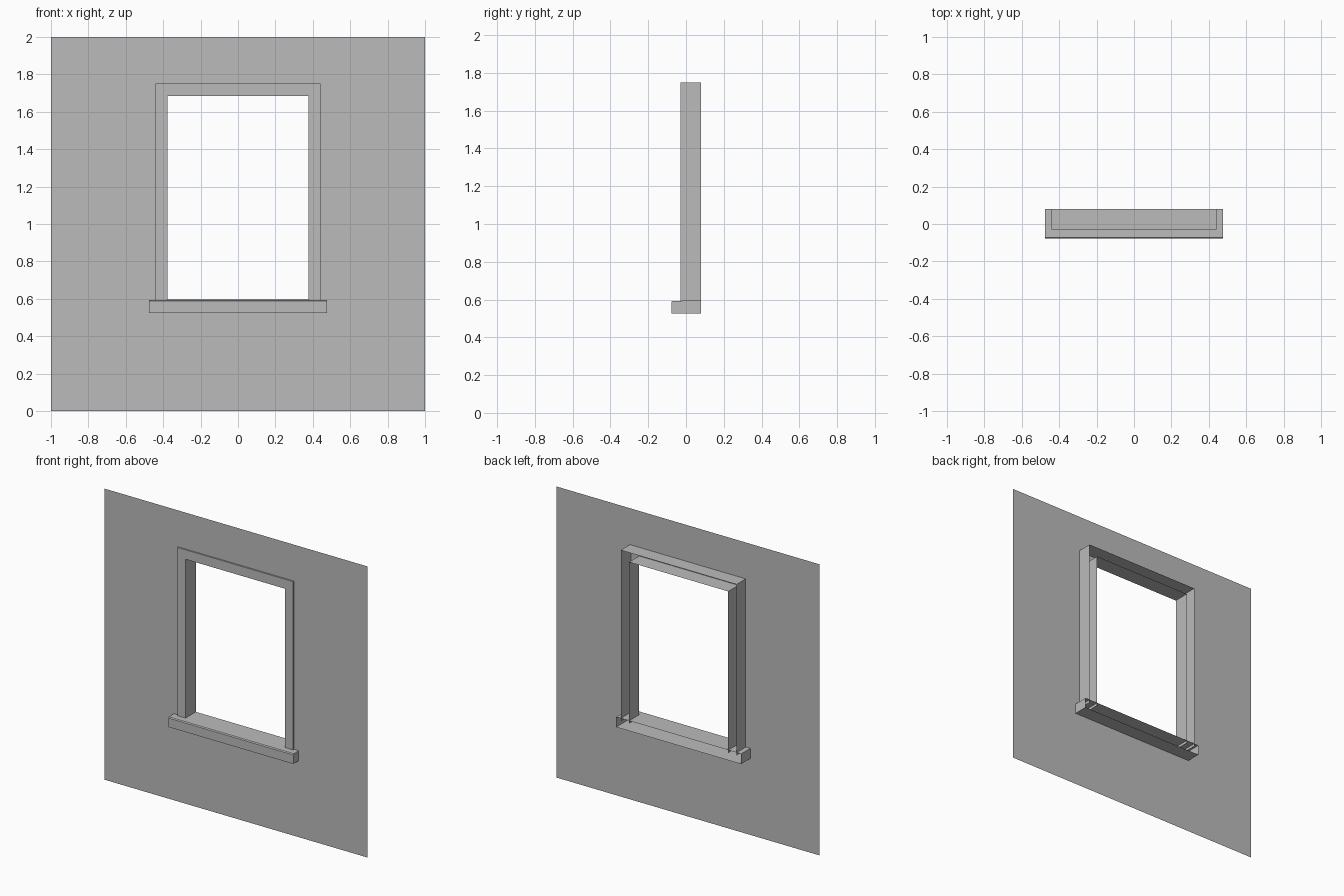
import bpy
import bmesh

cube = bpy.data.objects.get("Cube")
if cube:
    bpy.data.objects.remove(cube, do_unlink=True)

# Single plaster grey for everything
grey = bpy.data.materials.new("plaster_grey")
grey.use_nodes = True
colour = (0.5, 0.5, 0.5, 1)
grey.diffuse_color = colour
grey.node_tree.nodes["Principled BSDF"].inputs["Base Color"].default_value = colour

# Shared dimensions
WALL_Y, FRONT_Y, BACK_Y = -0.02, -0.03, 0.08
OUTER_X, INNER_X = 0.44, 0.377
OUTER_TOP, INNER_TOP = 1.75, 1.685
SILL_X, SILL_LOW, SILL_TOP = 0.475, 0.525, 0.595


def finish(name, bm, recalc=True):
    bmesh.ops.remove_doubles(bm, verts=bm.verts, dist=0.0001)
    if recalc:
        bmesh.ops.recalc_face_normals(bm, faces=bm.faces)
    mesh = bpy.data.meshes.new(name)
    bm.to_mesh(mesh)
    bm.free()
    mesh.materials.append(grey)
    obj = bpy.data.objects.new(name, mesh)
    bpy.context.collection.objects.link(obj)
    return obj


def skin(bm, rings):
    """Join consecutive open rings of points with quads."""
    rows = [[bm.verts.new(p) for p in ring] for ring in rings]
    for a, b in zip(rows, rows[1:]):
        for i in range(len(a) - 1):
            bm.faces.new((a[i], a[i + 1], b[i + 1], b[i]))
    return rows


# Thin wall around the opening: one half, mirrored, facing the front
bm = bmesh.new()
for x0, x1, z0, z1 in [
    (SILL_X, 1, 0, 2),
    (0, SILL_X, 0, SILL_LOW),
    (0, SILL_X, OUTER_TOP, 2),
    (OUTER_X, SILL_X, SILL_TOP, OUTER_TOP),
]:
    corners = [(x0, z0), (x1, z0), (x1, z1), (x0, z1)]
    bm.faces.new([bm.verts.new((x, WALL_Y, z)) for x, z in corners])
wall = finish("wall", bm, recalc=False)
wall.modifiers.new("mirror", 'MIRROR').use_clip = True

# Hollow window frame, open at the back: a channel swept up, across and down
bm = bmesh.new()
channel = [(OUTER_X, OUTER_TOP, BACK_Y), (OUTER_X, OUTER_TOP, FRONT_Y),
           (INNER_X, INNER_TOP, FRONT_Y), (INNER_X, INNER_TOP, BACK_Y)]
foot = SILL_TOP - 0.02
skin(bm, [[(-x, y, foot), (-x, y, top), (x, y, top), (x, y, foot)]
          for x, top, y in channel])
finish("window_frame", bm)

# Hollow sill with a softened front edge, open at the back
bm = bmesh.new()
section = [(BACK_Y, SILL_LOW), (-0.078, SILL_LOW), (-0.078, SILL_TOP - 0.008),
           (-0.072, SILL_TOP - 0.002), (BACK_Y, SILL_TOP)]
ends = skin(bm, [[(x, y, z) for y, z in section] for x in (-SILL_X, SILL_X)])
for end in ends:
    bm.faces.new(end)
finish("window_sill", bm)
